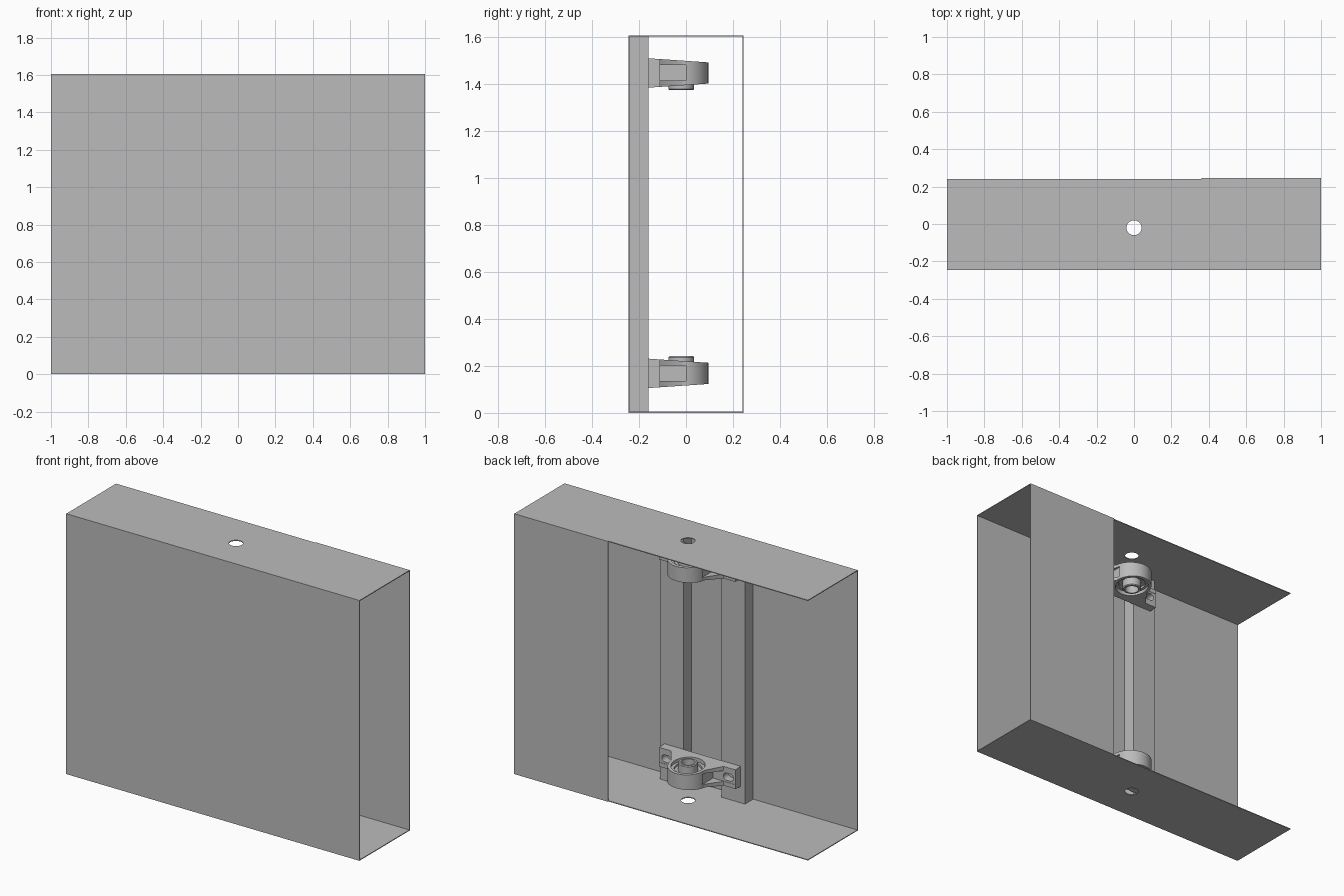
import bpy, bmesh, math
from mathutils import Matrix

if "Cube" in bpy.data.objects:
    bpy.data.objects.remove(bpy.data.objects["Cube"])

grey = bpy.data.materials.new("plain_grey")
grey.use_nodes = True
grey.diffuse_color = (0.5, 0.5, 0.5, 1)
grey.node_tree.nodes["Principled BSDF"].inputs["Base Color"].default_value = (0.5, 0.5, 0.5, 1)

H, T = 1.605, 0.005            # cabinet height, sheet thickness
FRONT, BACK = -0.245, 0.245
AXIS_Y = -0.02                 # shaft axis
MID = 0.168                    # middle height of the lower bearing


def make(name, bm, smooth=False):
    bmesh.ops.recalc_face_normals(bm, faces=bm.faces)
    mesh = bpy.data.meshes.new(name)
    bm.to_mesh(mesh)
    bm.free()
    ob = bpy.data.objects.new(name, mesh)
    bpy.context.collection.objects.link(ob)
    mesh.materials.append(grey)
    if smooth:
        smooth_object(ob)
    return ob


def smooth_object(ob):
    bpy.ops.object.select_all(action='DESELECT')
    ob.select_set(True)
    bpy.context.view_layer.objects.active = ob
    bpy.ops.object.shade_smooth_by_angle(angle=math.radians(35))


def add_box(bm, x, y, z):
    size = [b - a for a, b in (x, y, z)]
    mid = [(a + b) / 2 for a, b in (x, y, z)]
    bmesh.ops.create_cube(bm, size=1, matrix=Matrix.Translation(mid) @ Matrix.Diagonal((*size, 1)))


def box(name, x, y, z):
    bm = bmesh.new()
    add_box(bm, x, y, z)
    return make(name, bm)


def add_cylinder(bm, r, z0, z1):
    bmesh.ops.create_cone(bm, cap_ends=True, segments=48, radius1=r, radius2=r, depth=z1 - z0,
                          matrix=Matrix.Translation((0, AXIS_Y, (z0 + z1) / 2)))


def add_prism(bm, outline, z0, z1):
    face = bm.faces.new([bm.verts.new((x, y, z0)) for x, y in outline])
    side = bmesh.ops.extrude_face_region(bm, geom=[face])["geom"]
    bmesh.ops.translate(bm, vec=(0, 0, z1 - z0), verts=[v for v in side if isinstance(v, bmesh.types.BMVert)])


def cut(ob, cutter):
    cutter.hide_render = True
    cutter.hide_viewport = True
    mod = ob.modifiers.new("cut", 'BOOLEAN')
    mod.operation, mod.solver, mod.object = 'DIFFERENCE', 'EXACT', cutter
    # bake the cut into the mesh
    graph = bpy.context.evaluated_depsgraph_get()
    mesh = bpy.data.meshes.new_from_object(ob.evaluated_get(graph))
    ob.modifiers.clear()
    ob.data = mesh


def revolve(name, profile):
    bm = bmesh.new()
    vs = [bm.verts.new((r, AXIS_Y, z)) for r, z in profile]
    edges = [bm.edges.new((a, b)) for a, b in zip(vs, vs[1:] + vs[:1])]
    bmesh.ops.spin(bm, geom=vs + edges, cent=(0, AXIS_Y, 0), axis=(0, 0, 1),
                   angle=math.tau, steps=48, use_merge=True)
    bmesh.ops.remove_doubles(bm, verts=bm.verts, dist=1e-5)
    return make(name, bm, True)


# Sheet metal cabinet, open at both ends
box("front_panel", (-1, 1), (FRONT, FRONT + T), (0, H))
box("back_panel", (0.36, 1), (BACK - T, BACK), (0, H))
top = box("top_panel", (-1, 1), (FRONT + T, BACK - T), (H - T, H))
bottom = box("bottom_panel", (-1, 1), (FRONT + T, BACK - T), (0, T))
bm = bmesh.new()
add_cylinder(bm, 0.04, -0.1, H + 0.1)
shaft_cutter = make("shaft_hole_cutter", bm)
cut(top, shaft_cutter)
cut(bottom, shaft_cutter)

# Vertical mounting bars
for side, x in (("right", (-0.29, -0.13)), ("left", (0.13, 0.29))):
    box(side + "_mounting_bar", x, (FRONT + T, -0.16), (T, H - T))

# Bearing housing: foot and round nose in one outline, thinner toward the nose
R = 0.115
half = [(0.26, -0.16), (0.26, -0.11), (0.18, -0.11)]
arc = [(R * math.cos(math.pi * i / 32), AXIS_Y + R * math.sin(math.pi * i / 32)) for i in range(33)]
outline = half + arc + [(-x, y) for x, y in reversed(half)]
bm = bmesh.new()
add_prism(bm, outline, MID - 0.0625, MID + 0.0625)
for v in bm.verts:
    v.co.z = MID + (v.co.z - MID) * (1 - 0.28 * (v.co.y + 0.16) / 0.255)
housing = make("lower_bearing_housing", bm)

# Bore, side pockets and bolt slots
bm = bmesh.new()
add_cylinder(bm, 0.096, 0, 0.4)
for s in (-1, 1):
    add_box(bm, sorted((s * 0.106, s * 0.3)), (-0.112, 0), (MID - 0.033, MID + 0.033))
cut(housing, make("bore_and_pocket_cutter", bm))
bm = bmesh.new()
for s in (-1, 1):
    ring = []
    for i in range(24):
        a = math.tau * (i + 0.5) / 24
        ring.append((s * 0.21 + 0.022 * math.cos(a) + math.copysign(0.012, math.cos(a)),
                     MID + 0.022 * math.sin(a)))
    face = bm.faces.new([bm.verts.new((x, -0.2, z)) for x, z in ring])
    moved = bmesh.ops.extrude_face_region(bm, geom=[face])["geom"]
    bmesh.ops.translate(bm, vec=(0, 0.12, 0), verts=[v for v in moved if isinstance(v, bmesh.types.BMVert)])
cut(housing, make("bolt_slot_cutter", bm))
smooth_object(housing)

# Bearing insert: outer race, recessed seal and protruding collar
race = revolve("lower_outer_race", [(0.078, MID - 0.035), (0.097, MID - 0.035),
                                    (0.097, MID + 0.035), (0.078, MID + 0.035)])
seal = revolve("lower_bearing_seal", [(0.054, MID - 0.022), (0.079, MID - 0.022),
                                      (0.079, MID + 0.022), (0.054, MID + 0.022)])
collar = revolve("lower_shaft_collar", [(0.04, MID - 0.04), (0.055, MID - 0.04), (0.055, MID + 0.068),
                                        (0.051, MID + 0.073), (0.04, MID + 0.073)])

# Upper bearing mirrors the lower one
for ob in (housing, race, seal, collar):
    bm = bmesh.new()
    bm.from_mesh(ob.data)
    for v in bm.verts:
        v.co.z = 1.613 - v.co.z
    make(ob.name.replace("lower", "upper"), bm, True)
